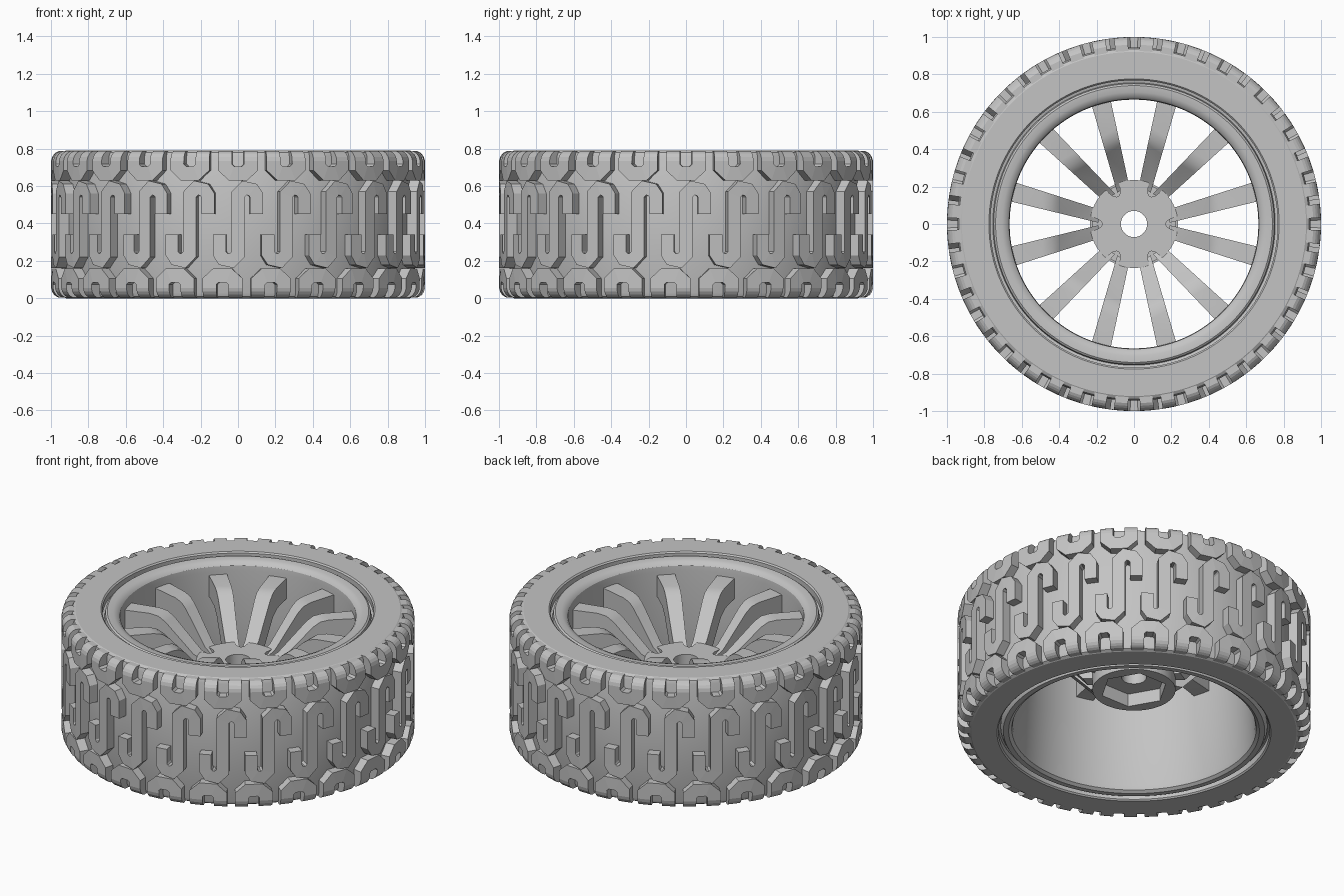
import bpy
import bmesh
from math import sin, cos, pi, radians, sqrt
from mathutils import Vector, Matrix

cube = bpy.data.objects.get("Cube")
if cube:
    bpy.data.objects.remove(cube, do_unlink=True)

HEIGHT = 0.79
REPEATS = 24
PITCH = 2 * pi / REPEATS

grey = bpy.data.materials.new("plain_grey")
grey.use_nodes = True
grey.diffuse_color = (0.55, 0.55, 0.55, 1)
grey.node_tree.nodes["Principled BSDF"].inputs["Base Color"].default_value = grey.diffuse_color


def finish(name, bm, smooth=True):
    """Turn a bmesh into a named, shaded object."""
    bmesh.ops.recalc_face_normals(bm, faces=bm.faces[:])
    mesh = bpy.data.meshes.new(name)
    bm.to_mesh(mesh)
    bm.free()
    mesh.materials.append(grey)
    obj = bpy.data.objects.new(name, mesh)
    bpy.context.collection.objects.link(obj)
    if smooth:
        bpy.ops.object.select_all(action='DESELECT')
        obj.select_set(True)
        bpy.context.view_layer.objects.active = obj
        bpy.ops.object.shade_smooth_by_angle(angle=radians(30))
    return obj


def bridge(bm, rings, closed):
    """Skin a list of equal vertex loops, looping round or capping the ends."""
    n = len(rings[0])
    count = len(rings) if closed else len(rings) - 1
    for i in range(count):
        a, b = rings[i], rings[(i + 1) % len(rings)]
        for j in range(n):
            k = (j + 1) % n
            bm.faces.new((a[j], a[k], b[k], b[j]))
    if not closed:
        bm.faces.new(rings[0])
        bm.faces.new(rings[-1])


def lathe(name, profile, steps=120):
    bm = bmesh.new()
    rings = []
    for s in range(steps):
        a = 2 * pi * s / steps
        rings.append([bm.verts.new((r * cos(a), r * sin(a), z)) for r, z in profile])
    bridge(bm, rings, True)
    return finish(name, bm)


def ring_prism(name, outer, inner, z0, z1, steps=144):
    """Flat ring whose outer and inner radius are functions of the angle."""
    bm = bmesh.new()
    rings = []
    for s in range(steps):
        a = 2 * pi * s / steps
        section = ((outer(a), z0), (outer(a), z1), (inner(a), z1), (inner(a), z0))
        rings.append([bm.verts.new((r * cos(a), r * sin(a), z)) for r, z in section])
    bridge(bm, rings, True)
    return finish(name, bm)


def flipped(half):
    """Close a profile by adding its reflection across the mid plane."""
    return half + [(r, HEIGHT - z) for r, z in reversed(half)]


# Tyre carcass
lathe("tyre", flipped([(0.75, 0.74), (0.768, 0.745), (0.768, 0.782), (0.776, HEIGHT),
                       (0.92, HEIGHT), (0.937, 0.78), (0.945, 0.76)]))

# Wheel rim with rounded lips and a slightly flared barrel
lathe("rim", [(0.755, 0.75), (0.75, 0.77), (0.74, 0.777), (0.705, 0.775), (0.68, 0.765),
              (0.668, 0.75), (0.665, 0.72), (0.665, 0.4), (0.685, 0.05), (0.692, 0.025),
              (0.71, 0.012), (0.74, 0.012), (0.755, 0.04)])


# Tread blocks: raised strokes wrapped round the tyre
def tread_radius(z):
    edge = 0.06
    d = max(0, edge - min(z, HEIGHT - z))
    return 1 - edge + sqrt(max(0, edge * edge - d * d))


def stroke(bm, path, width, offset):
    pts = [Vector(p) for p in path]
    rings = []
    for i, p in enumerate(pts):
        d0 = (p - pts[max(i - 1, 0)]).normalized()
        d1 = (pts[min(i + 1, len(pts) - 1)] - p).normalized()
        t = (d0 + d1).normalized()
        side = Vector((-t.y, t.x))
        ref = d1 if d1.length else d0
        side *= width / 2 / max(0.6, t.dot(ref))
        ring = []
        for q, top in ((p + side, True), (p - side, True), (p - side, False), (p + side, False)):
            r = tread_radius(q.y) if top else 0.9
            a = q.x + offset
            ring.append(bm.verts.new((r * sin(a), -r * cos(a), q.y)))
        rings.append(ring)
    bridge(bm, rings, False)


def tread_row(name, path, width, shift):
    bm = bmesh.new()
    for i in range(REPEATS):
        stroke(bm, path, width, (i + shift) * PITCH)
    return finish(name, bm, smooth=False)


arm = [(0.07, z) for z in (0.7, 0.735, 0.755, 0.77, 0.78, 0.787)]
shoulder = [(-u, z) for u, z in reversed(arm)] + [(-0.035, 0.668), (0.035, 0.668)] + arm
hook = [(0, 0.5), (0, 0.555), (0.035, 0.59), (0.08, 0.58), (0.1, 0.55), (0.1, 0.45)]
mid = HEIGHT / 2
meander = [(-u, 2 * mid - z) for u, z in reversed(hook)] + hook

tread_row("upper_shoulder_tread", shoulder, 0.075, 0)
tread_row("lower_shoulder_tread", [(u, HEIGHT - z) for u, z in shoulder], 0.075, 0.68)
tread_row("centre_tread", meander, 0.07, 0)

# Spokes: six converging pairs, flat at the rim and dropping to the hub
side_profile = [(0.19, 0.455), (0.24, 0.48), (0.4, 0.66), (0.44, 0.69), (0.49, 0.7), (0.69, 0.7),
                (0.69, 0.57), (0.5, 0.57), (0.44, 0.54), (0.27, 0.35), (0.19, 0.35)]
bm = bmesh.new()
for pair in range(6):
    turn = Matrix.Rotation(pair * pi / 3, 3, 'Z')
    for sign in (-1, 1):
        rings = []
        for edge in (-1, 1):
            ring = []
            for r, z in side_profile:
                t = (r - 0.2) / 0.44
                y = sign * (0.046 + 0.124 * t) + edge * (0.037 + 0.017 * t)
                ring.append(bm.verts.new(turn @ Vector((r, y, z))))
            rings.append(ring)
        bridge(bm, rings, False)
finish("spokes", bm)


# Hub plate with six notches, and the hexagonal socket behind it
def notched(a):
    d = abs((a + pi / 6) % (pi / 3) - pi / 6) / radians(10)
    return 0.235 - (0.065 * sqrt(1 - d * d) if d < 1 else 0)


def hexagon(a):
    return 0.165 / cos(a % (pi / 3) - pi / 6)


ring_prism("hub_plate", notched, lambda a: 0.07, 0.4, 0.475)
ring_prism("hub_back", lambda a: 0.225, lambda a: 0.07, 0.36, 0.42)
ring_prism("hub_socket", lambda a: 0.235, hexagon, 0.28, 0.38)
